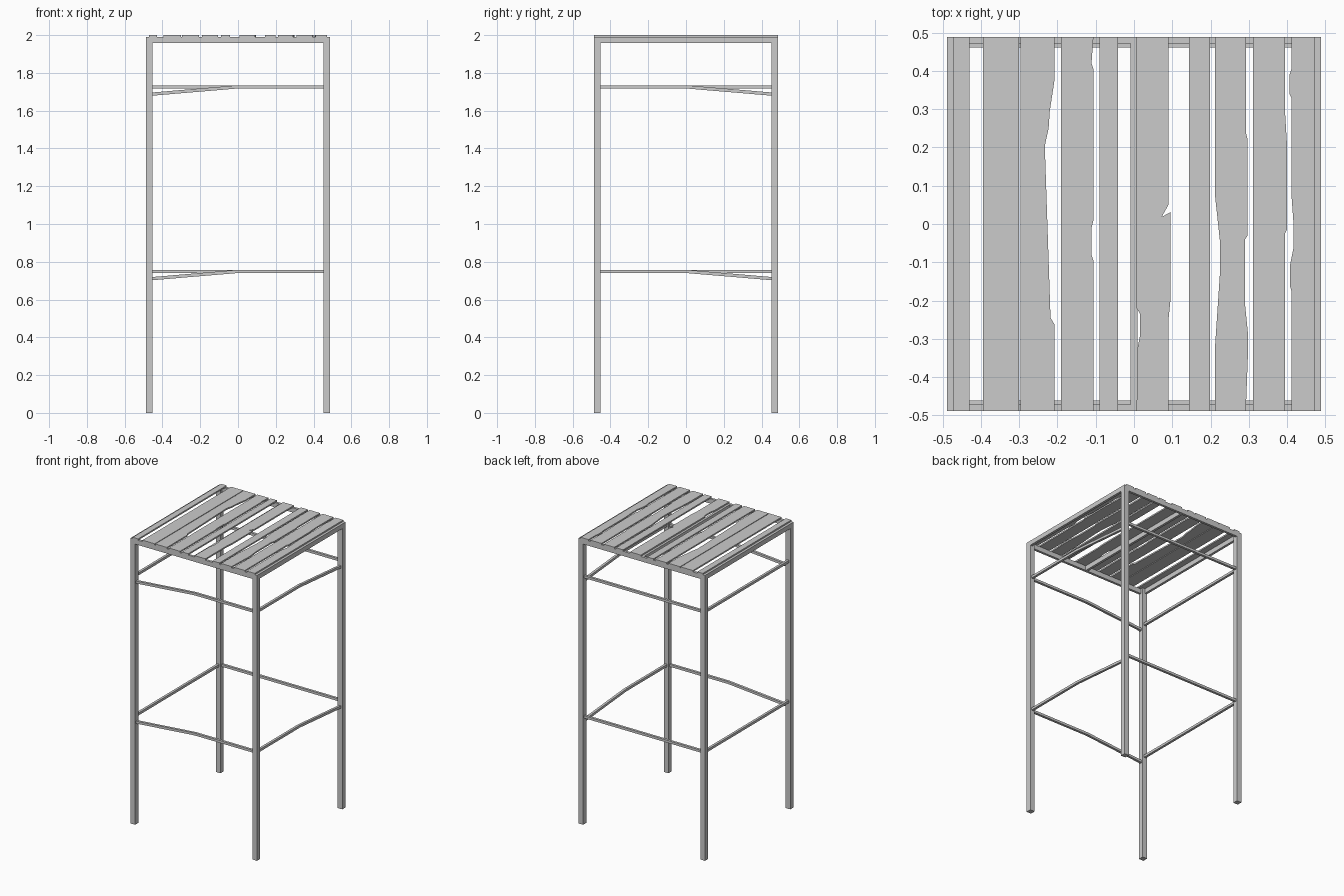
import bpy, bmesh

if "Cube" in bpy.data.objects:
    bpy.data.objects.remove(bpy.data.objects["Cube"])

H = 0.488          # half width of the stand
LEG = 0.036        # leg thickness
BAR = 0.017        # thin bar thickness
MID = H - LEG / 2  # leg centre line
DECK = 1.99        # top of the frame, underside of boards


def finish(name, bm):
    bmesh.ops.recalc_face_normals(bm, faces=bm.faces)
    me = bpy.data.meshes.new(name)
    bm.to_mesh(me)
    bm.free()
    ob = bpy.data.objects.new(name, me)
    bpy.context.collection.objects.link(ob)
    return ob


def prism(name, outline, z0, z1):
    """Extrude an xy outline from z0 up to z1."""
    bm = bmesh.new()
    face = bm.faces.new([bm.verts.new((x, y, z0)) for x, y in outline])
    ext = bmesh.ops.extrude_face_region(bm, geom=[face])
    top = [v for v in ext["geom"] if isinstance(v, bmesh.types.BMVert)]
    bmesh.ops.translate(bm, verts=top, vec=(0, 0, z1 - z0))
    return finish(name, bm)


def box(name, x0, x1, y0, y1, z0, z1):
    return prism(name, [(x0, y0), (x1, y0), (x1, y1), (x0, y1)], z0, z1)


def rail(name, place, heights):
    """Square bar through three stations (start, middle, end)."""
    bm = bmesh.new()
    r = BAR / 2
    rings = []
    for t, z in zip((-H + LEG, 0, H - LEG), heights):
        rings.append([bm.verts.new(place(t, o) + (z + dz,))
                      for o, dz in ((-r, -r), (r, -r), (r, r), (-r, r))])
    for a, b in zip(rings, rings[1:]):
        for i in range(4):
            j = (i + 1) % 4
            bm.faces.new((a[i], a[j], b[j], b[i]))
    bm.faces.new(rings[0])
    bm.faces.new(rings[-1])
    return finish(name, bm)


def board(n, left, right, left_wear=(), right_wear=()):
    """Deck board; wear points run from front to back along each long edge."""
    outline = [(left, -H), (right, -H), *right_wear, (right, H), (left, H),
               *reversed(left_wear)]
    prism(f"deck_board_{n}", outline, DECK, 2.0)


# Legs
for sx, side in ((-1, "left"), (1, "right")):
    for sy, end in ((-1, "front"), (1, "back")):
        x, y, r = sx * MID, sy * MID, LEG / 2
        box(f"{end}_{side}_leg", x - r, x + r, y - r, y + r, 0, DECK)

# Top frame and centre beam
inner = H - LEG
for s, side, end in ((-1, "left", "front"), (1, "right", "back")):
    a, b = sorted((s * H, s * (H - BAR)))
    box(f"{side}_frame_bar", a, b, -inner, inner, 1.957, DECK)
    box(f"{end}_frame_bar", -inner, inner, a, b, 1.957, DECK)
box("centre_beam", -BAR / 2, BAR / 2, -H + BAR, H - BAR, 1.957, DECK)

# Side rails; the front and right ones are bent down at one end
for level, z in (("lower", 0.749), ("upper", 1.726)):
    rail(f"{level}_back_rail", lambda t, o: (t, MID + o), (z, z, z))
    rail(f"{level}_left_rail", lambda t, o: (-MID + o, t), (z, z, z))
    rail(f"{level}_front_rail", lambda t, o: (t, -MID + o), (z - 0.038, z, z))
    rail(f"{level}_right_rail", lambda t, o: (MID + o, t), (z, z, z - 0.038))

# Weathered deck boards
board(1, -0.471, -0.429)
board(2, -0.395, -0.301)
board(3, -0.296, -0.207, right_wear=[
    (-0.207, -0.263), (-0.218, -0.245), (-0.233, 0.204), (-0.223, 0.25),
    (-0.22, 0.295), (-0.207, 0.38)])
board(4, -0.191, -0.106, right_wear=[
    (-0.106, -0.095), (-0.111, -0.08), (-0.111, -0.01), (-0.106, 0.01),
    (-0.106, 0.405), (-0.111, 0.42), (-0.108, 0.46)])
board(5, -0.09, -0.042)
board(6, 0.007, 0.09,
      left_wear=[(0.008, -0.33), (0.016, -0.29), (0.016, -0.235), (0.007, -0.22)],
      right_wear=[(0.09, -0.25), (0.095, -0.2), (0.095, 0.031),
                  (0.072, 0.018), (0.09, 0.05)])
board(7, 0.144, 0.198)
board(8, 0.211, 0.292,
      left_wear=[(0.211, -0.33), (0.225, -0.12), (0.225, -0.05), (0.211, 0.08)],
      right_wear=[(0.298, -0.33), (0.298, -0.29), (0.29, -0.21), (0.29, -0.04),
                  (0.297, -0.03), (0.297, 0.22), (0.292, 0.24)])
board(9, 0.311, 0.394, right_wear=[
    (0.394, -0.026), (0.4, -0.013), (0.4, 0.2), (0.394, 0.3)])
board(10, 0.411, 0.471, left_wear=[
    (0.411, -0.175), (0.407, -0.16), (0.407, -0.11), (0.417, -0.06),
    (0.416, 0.01), (0.411, 0.08), (0.411, 0.33), (0.406, 0.34),
    (0.406, 0.39), (0.411, 0.405)])
